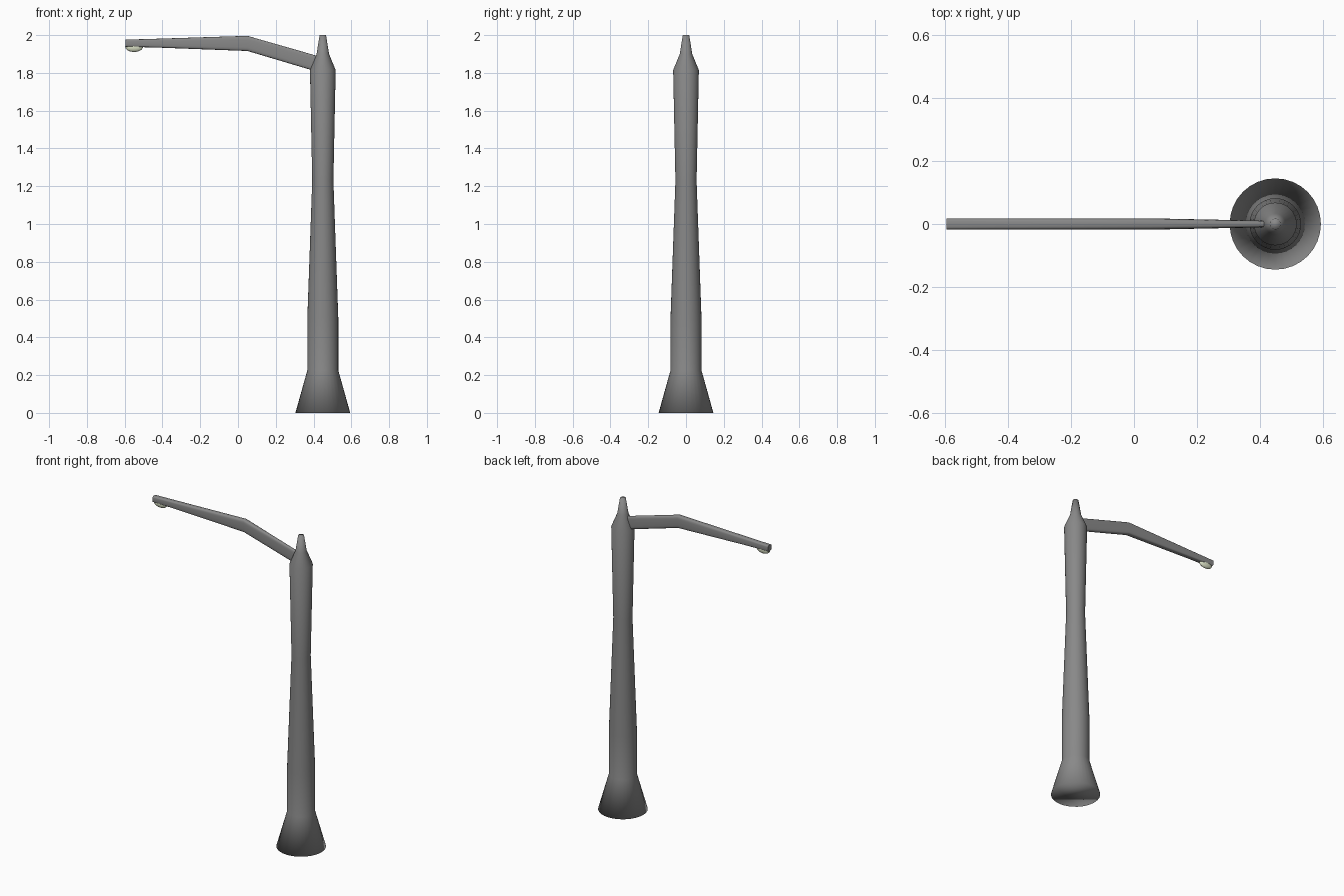
import bpy, bmesh, math

if "Cube" in bpy.data.objects:
    bpy.data.objects.remove(bpy.data.objects["Cube"])

def material(name, color):
    mat = bpy.data.materials.new(name)
    mat.diffuse_color = color
    mat.use_nodes = True
    mat.node_tree.nodes["Principled BSDF"].inputs["Base Color"].default_value = mat.diffuse_color
    return mat

def loft(name, rings, mat, angle):
    """Skin a list of equal-length point rings, capping both ends."""
    bm = bmesh.new()
    loops = [[bm.verts.new(p) for p in ring] for ring in rings]
    n = len(loops[0])
    for a, b in zip(loops, loops[1:]):
        for i in range(n):
            j = (i + 1) % n
            bm.faces.new((a[i], a[j], b[j], b[i]))
    bm.faces.new(loops[0])
    bm.faces.new(loops[-1])
    bmesh.ops.recalc_face_normals(bm, faces=bm.faces)
    mesh = bpy.data.meshes.new(name)
    bm.to_mesh(mesh)
    bm.free()
    mesh.materials.append(mat)
    ob = bpy.data.objects.new(name, mesh)
    bpy.context.collection.objects.link(ob)
    bpy.context.view_layer.objects.active = ob
    ob.select_set(True)
    bpy.ops.object.shade_smooth_by_angle(angle=math.radians(angle))
    ob.select_set(False)
    return ob

def angles(n):
    return [2 * math.pi * i / n for i in range(n)]

def soft(v):
    """Push a sine or cosine outward for a rounded-box section."""
    return math.copysign(abs(v) ** 0.5, v) if abs(v) > 1e-6 else 0.0

metal = material("dark_grey_metal", (0.25, 0.25, 0.25, 1))

# Tapered pole with flared foot and pointed top: (radius, height)
px = 0.449
profile = [(0.145, 0), (0.082, 0.225), (0.082, 0.5), (0.056, 1.23),
           (0.068, 1.815), (0.033, 1.9), (0.017, 2.0)]
loft("pole", [[(px + r * math.cos(a), r * math.sin(a), z) for a in angles(32)]
              for r, z in profile], metal, 180)

# Bent arm, rounded-box section: (x, centre z, half width, half height)
stations = [(0.44, 1.842, 0.010, 0.042), (0.05, 1.956, 0.018, 0.040),
            (-0.44, 1.9575, 0.018, 0.023), (-0.596, 1.957, 0.018, 0.019)]
loft("arm", [[(x, w * soft(math.cos(a)), z + h * soft(math.sin(a)))
              for a in angles(24)] for x, z, w, h in stations], metal, 60)

# Lamp lens under the arm tip
bpy.ops.mesh.primitive_uv_sphere_add(segments=24, ring_count=12, radius=1,
                                     location=(-0.55, 0, 1.938))
lens = bpy.context.object
lens.name = "lamp_lens"
lens.scale = (0.047, 0.016, 0.027)
bpy.ops.object.shade_smooth()
lens.data.materials.append(material("pale_lens", (0.75, 0.8, 0.6, 1)))
